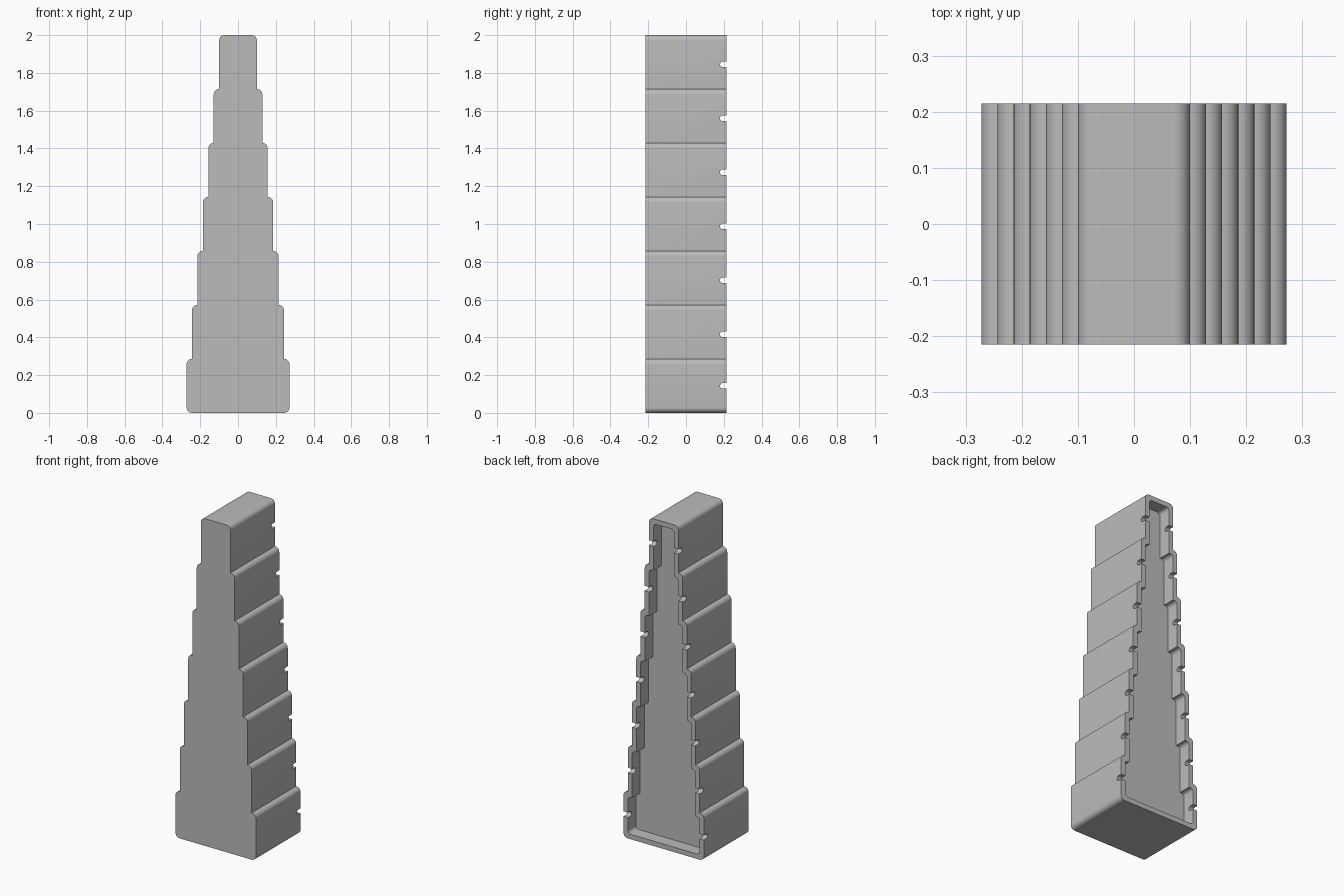
import bpy, bmesh
from math import sin, cos, pi
from mathutils import Vector

if "Cube" in bpy.data.objects:
    bpy.data.objects.remove(bpy.data.objects["Cube"], do_unlink=True)

STEPS = 7
STEP_H = 2 / STEPS
HALF_DEPTH = 0.215
WALL = 0.03
CAVITY_DEPTH = 0.077

grey = bpy.data.materials.new("grey")
grey.use_nodes = True
grey.diffuse_color = (0.5, 0.5, 0.5, 1)
grey.node_tree.nodes["Principled BSDF"].inputs["Base Color"].default_value = (0.5, 0.5, 0.5, 1)


def arc(cx, cz, r, start, end, n=6):
    return [(cx + r * cos(start + (end - start) * i / n),
             cz + r * sin(start + (end - start) * i / n)) for i in range(n + 1)]


def stepped_profile(inset, r):
    """Symmetric stepped outline with rounded outer corners."""
    widths = [0.272 - 0.0287 * i - inset for i in range(STEPS)]
    side = arc(widths[0] - r, inset + r, r, -pi / 2, 0)
    for i, w in enumerate(widths):
        top = (i + 1) * STEP_H - inset
        side += arc(w - r, top - r, r, 0, pi / 2)
        if i < STEPS - 1:
            side.append((widths[i + 1], top))
    return side + [(-x, z) for x, z in reversed(side)]


def add_prism(bm, points, offset):
    """Extrude a closed outline of 3D points along the offset."""
    face = bm.faces.new([bm.verts.new(p) for p in points])
    ext = bmesh.ops.extrude_face_region(bm, geom=[face])
    moved = [v for v in ext["geom"] if isinstance(v, bmesh.types.BMVert)]
    bmesh.ops.translate(bm, verts=moved, vec=Vector(offset))


def finish(bm, name):
    bmesh.ops.recalc_face_normals(bm, faces=bm.faces)
    mesh = bpy.data.meshes.new(name)
    bm.to_mesh(mesh)
    bm.free()
    mesh.materials.append(grey)
    obj = bpy.data.objects.new(name, mesh)
    bpy.context.collection.objects.link(obj)
    return obj


def prism_y(name, profile, y0, y1):
    bm = bmesh.new()
    add_prism(bm, [(x, y0, z) for x, z in profile], (0, y1 - y0, 0))
    return finish(bm, name)


# Stepped tower body and the shallow recess in its back
body = prism_y("stepped_tower", stepped_profile(0, 0.028), -HALF_DEPTH, HALF_DEPTH)
recess = prism_y("back_recess_cutter", stepped_profile(WALL, 0.02),
                 HALF_DEPTH - CAVITY_DEPTH, HALF_DEPTH + 0.1)

# Round-ended slots across the back rim, one per step
bm = bmesh.new()
slot_r = 0.015
for i in range(STEPS):
    z = STEP_H * (i + 0.5) - (0.012 if i else 0)
    outline = arc(HALF_DEPTH - 0.035 + slot_r, z, slot_r, pi / 2, pi * 1.5, 10)
    outline += [(HALF_DEPTH + 0.1, z - slot_r), (HALF_DEPTH + 0.1, z + slot_r)]
    add_prism(bm, [(-0.4, y, zz) for y, zz in outline], (0.8, 0, 0))
slots = finish(bm, "rim_slot_cutter")

# Cut, then discard the cutters
bpy.ops.object.select_all(action="DESELECT")
bpy.context.view_layer.objects.active = body
body.select_set(True)
for cutter in (recess, slots):
    cutter.hide_render = True
    mod = body.modifiers.new(cutter.name, "BOOLEAN")
    mod.operation = "DIFFERENCE"
    mod.solver = "EXACT"
    mod.object = cutter
    bpy.ops.object.modifier_apply(modifier=mod.name)
    bpy.data.objects.remove(cutter, do_unlink=True)

bpy.ops.object.shade_smooth_by_angle(angle=pi / 6)
